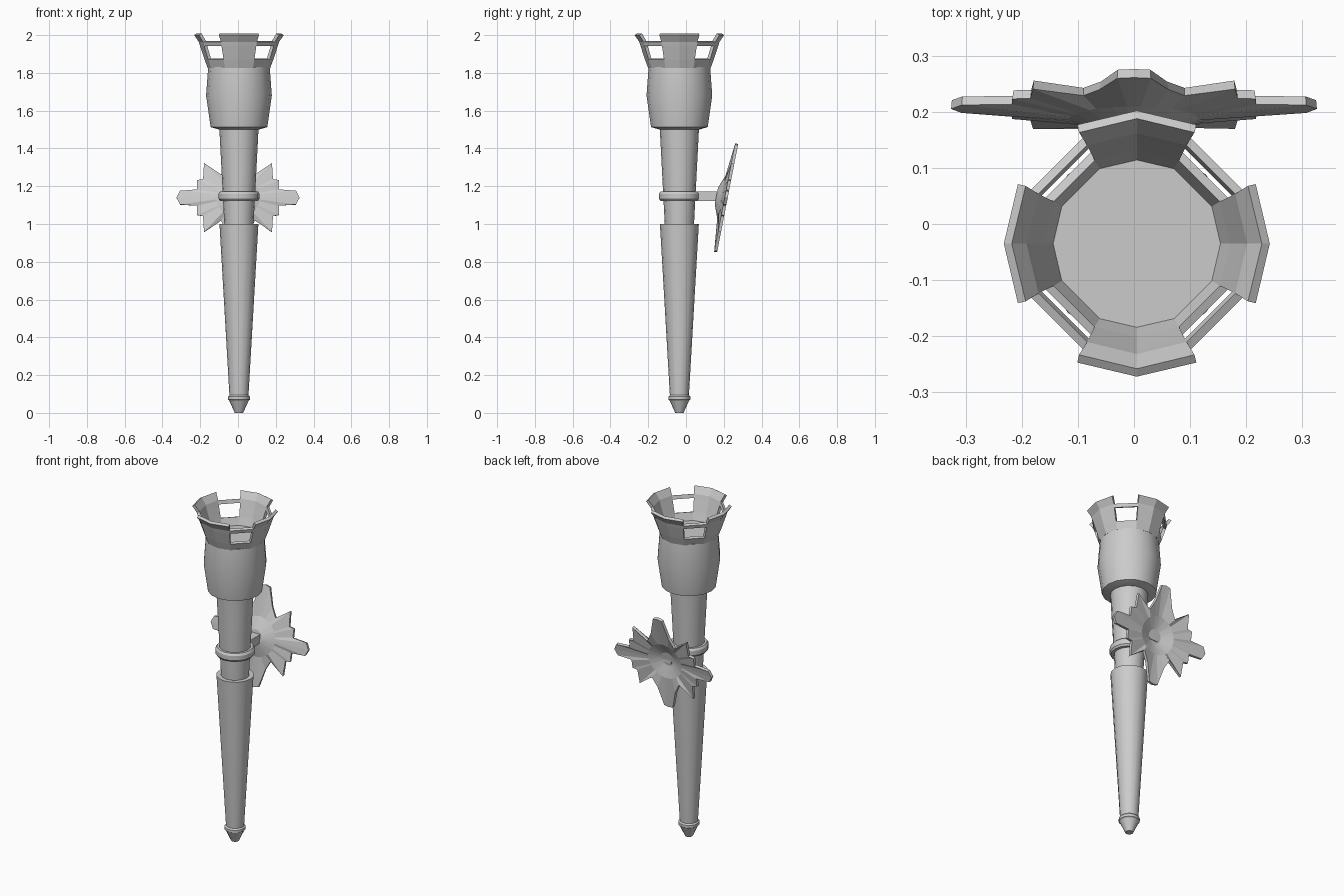
import bpy
from math import sin, cos, pi, radians, hypot

if "Cube" in bpy.data.objects:
    bpy.data.objects.remove(bpy.data.objects["Cube"])

AXIS = (0.005, -0.035)   # torch axis in x, y


def add_mesh(name, verts, faces, smooth=None, thickness=None):
    me = bpy.data.meshes.new(name)
    me.from_pydata(verts, [], faces)
    me.update()
    ob = bpy.data.objects.new(name, me)
    bpy.context.collection.objects.link(ob)
    if thickness:
        mod = ob.modifiers.new("thickness", 'SOLIDIFY')
        mod.thickness = thickness
        mod.offset = -1
    if smooth:
        bpy.ops.object.select_all(action='DESELECT')
        bpy.context.view_layer.objects.active = ob
        ob.select_set(True)
        bpy.ops.object.shade_smooth_by_angle(angle=radians(smooth))
    return ob


def ring(r, z, angles):
    return [(AXIS[0] + r * cos(a), AXIS[1] + r * sin(a), z) for a in angles]


def lathe(name, profile, sides=16, closed=False):
    """Revolve (radius, z) points, listed bottom to top on the outside."""
    angles = [2 * pi * i / sides for i in range(sides)]
    verts = [v for r, z in profile for v in ring(r, z, angles)]
    n = len(profile)
    faces = []
    for k in range(n if closed else n - 1):
        a, b = k * sides, (k + 1) % n * sides
        faces += [(a + i, a + (i + 1) % sides, b + (i + 1) % sides, b + i)
                  for i in range(sides)]
    if not closed:
        faces.append(tuple(reversed(range(sides))))
        faces.append(tuple(range((n - 1) * sides, n * sides)))
    return add_mesh(name, verts, faces, smooth=30)


# Handle: pointed foot, bead, lower grip and thinner upper neck
lathe("foot_tip", [(0.022, 0), (0.052, 0.066), (0.058, 0.07),
                   (0.058, 0.086), (0.05, 0.094)])
lathe("lower_grip", [(0.05, 0.085), (0.103, 1.0)])
lathe("upper_neck", [(0.077, 0.99), (0.104, 1.51)])

# Cup at the head
lathe("cup", [(0.105, 1.5), (0.15, 1.513), (0.174, 1.68), (0.163, 1.83)])

# Wall-mount collar around the neck
lathe("collar", [(0.08, 1.122), (0.1, 1.122), (0.108, 1.133), (0.108, 1.16),
                 (0.1, 1.172), (0.08, 1.172)], closed=True)

# Crown: two rings joined by four flaring posts
half = radians(26.6)
angles = [q * pi / 2 + d for q in range(4) for d in (-half, 0, half)]
rows = [(0.165, 1.825), (0.182, 1.87), (0.206, 1.943), (0.212, 1.963), (0.237, 2.0)]
verts = [v for r, z in rows for v in ring(r, z, angles)]
faces = []
for k in range(4):
    for i in range(12):
        if k in (0, 2) or i % 3 != 2:      # odd rows keep only the posts
            j = (i + 1) % 12
            faces.append((k * 12 + i, k * 12 + j, k * 12 + 12 + j, k * 12 + 12 + i))
add_mesh("crown", verts, faces, thickness=0.017)

# Arm from the collar to the wall plate
bpy.ops.mesh.primitive_cube_add(size=1, location=(AXIS[0], 0.112, 1.147))
arm = bpy.context.object
arm.name = "wall_arm"
arm.scale = (0.056, 0.126, 0.052)

# Star-shaped wall plate: one quarter outline mirrored both ways, domed forward
quarter = [(0.326, 0), (0.307, 0.037), (0.217, 0.044), (0.217, 0.094),
           (0.185, 0.1), (0.18, 0.186), (0.09, 0.125), (0.062, 0.18),
           (0.03, 0.286), (0, 0.293)]
upper = quarter + [(-x, z) for x, z in reversed(quarter[:-1])]
outline = upper + [(x, -z) for x, z in reversed(upper[1:-1])]
tilt = radians(11)


def plate_point(x, z, y):
    return (x, 0.205 + y * cos(tilt) + z * sin(tilt),
            1.14 + z * cos(tilt) - y * sin(tilt))


n = len(outline)
verts = [plate_point(x, z, 0) for x, z in outline]
for r, y in ((0.115, -0.018), (0.045, -0.045)):
    verts += [plate_point(x * r / hypot(x, z), z * r / hypot(x, z), y)
              for x, z in outline]
faces = [(k * n + i, k * n + (i + 1) % n, (k + 1) * n + (i + 1) % n, (k + 1) * n + i)
         for k in range(2) for i in range(n)]
faces.append(tuple(range(2 * n, 3 * n)))
add_mesh("wall_plate", verts, faces, thickness=0.016)
